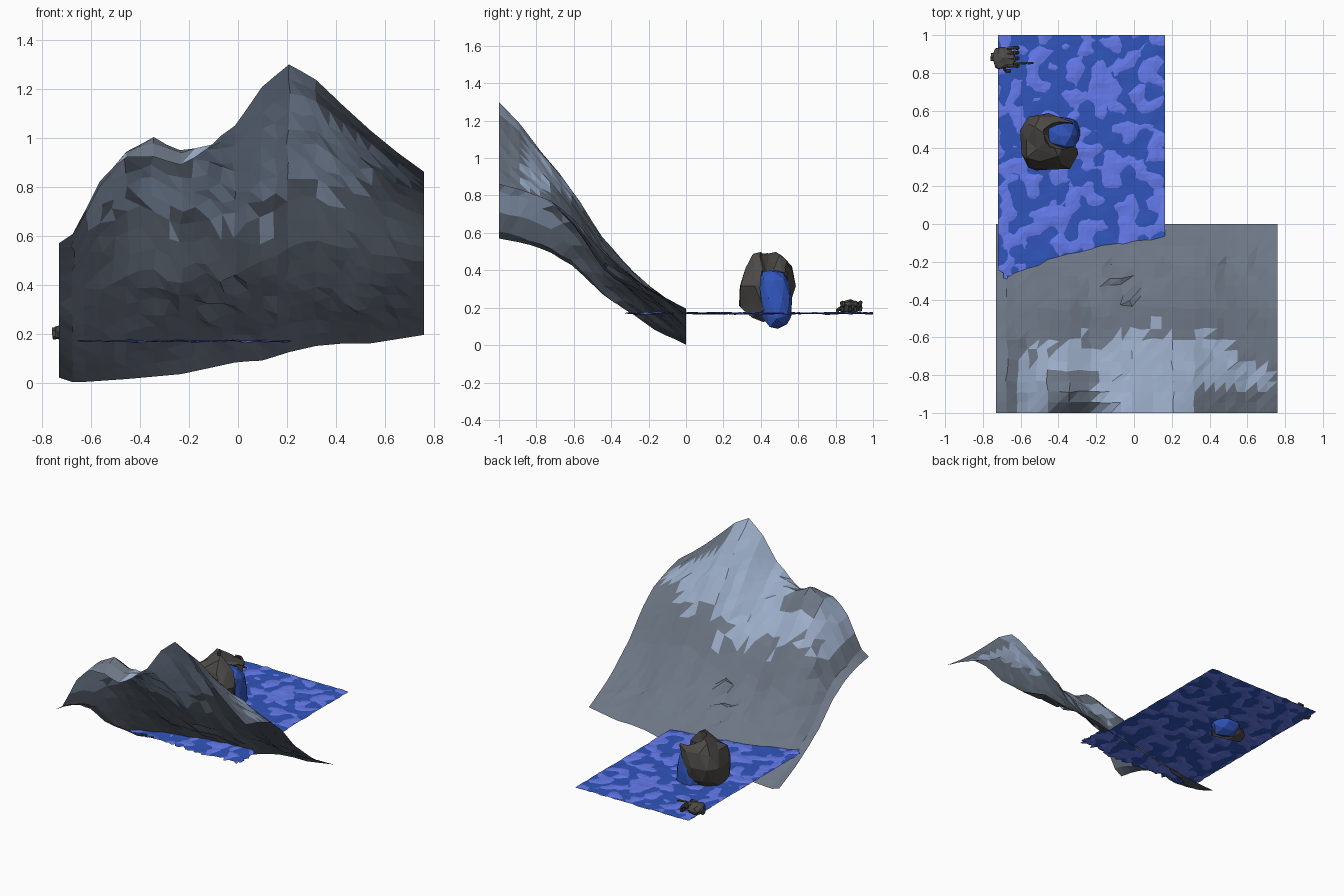
import bpy, bmesh, math, random
from mathutils import Vector, noise

if "Cube" in bpy.data.objects:
    bpy.data.objects.remove(bpy.data.objects["Cube"])

random.seed(4)


def material(name, rgb):
    m = bpy.data.materials.new(name)
    m.diffuse_color = (*rgb, 1)
    m.use_nodes = True
    m.node_tree.nodes["Principled BSDF"].inputs["Base Color"].default_value = m.diffuse_color
    return m


STONE = material("slope_stone", (0.15, 0.18, 0.23))
PALE = material("pale_stone", (0.33, 0.42, 0.58))
DEEP = material("deep_blue", (0.03, 0.09, 0.5))
CREST = material("light_blue", (0.13, 0.2, 0.85))
DARK = material("dark_rock", (0.075, 0.07, 0.065))


def interp(table, v):
    for (a, fa), (b, fb) in zip(table, table[1:]):
        if v <= b:
            return fa + (fb - fa) * max(0, (v - a) / (b - a))
    return table[-1][1]


def make(name, bm, *mats):
    me = bpy.data.meshes.new(name)
    bm.to_mesh(me)
    bm.free()
    ob = bpy.data.objects.new(name, me)
    bpy.context.collection.objects.link(ob)
    for m in mats:
        me.materials.append(m)
    return ob


def sheet(nx, ny, func):
    """Open triangulated grid; func maps (u, v) in 0..1 to a point."""
    bm = bmesh.new()
    vs = [[bm.verts.new(func(i / nx, j / ny)) for i in range(nx + 1)] for j in range(ny + 1)]
    for j in range(ny):
        for i in range(nx):
            a, b, c, d = vs[j][i], vs[j][i + 1], vs[j + 1][i + 1], vs[j + 1][i]
            bm.faces.new((a, b, c))
            bm.faces.new((a, c, d))
    return bm


# Mountain: ridge and foot lines joined by slope profiles
RIDGE = [(-.73, .57), (-.67, .61), (-.56, .83), (-.45, .96), (-.34, .985), (-.23, .95), (-.12, .99),
         (-.01, 1.05), (.10, 1.21), (.21, 1.30), (.32, 1.235), (.43, 1.13), (.54, 1.03), (.65, .94), (.76, .86)]
FOOT = [(-.73, .02), (-.67, 0), (-.45, .015), (-.23, .035), (0, .085), (.1, .09), (.21, .125),
        (.32, .15), (.43, .16), (.54, .16), (.76, .195)]
MID = [(0, 0), (.11, .09), (.22, .16), (.34, .26), (.45, .37), (.56, .52), (.67, .65), (.78, .77), (.89, .9), (1, 1)]
SIDE = [(0, 0), (.2, .16), (.3, .28), (.45, .46), (.6, .73), (.73, .88), (.89, .96), (1, 1)]


def slope(u, v):
    x, t = -.73 + 1.49 * u, 1 - v
    w = min(1, abs(x - .15) / .65)
    f = interp(MID, t) * (1 - w) + interp(SIDE, t) * w
    r, b = interp(RIDGE, x), interp(FOOT, x)
    z = b + (r - b) * f
    # left shoulder rises just behind the edge
    hump = max(0, 1 - ((x + .29) / .24) ** 2)
    z += hump * (.08 * max(0, 1 - abs(t - .87) / .13) - .065 * max(0, (t - .93) / .07))
    z += .05 * max(0, 1 - abs(x + .18) / .35) * math.sin(math.pi * min(1, t / .4))
    # crags, strongest in the middle of the face
    s = min(1, 6 * t * (1 - t)) * min(1, 12 * u * (1 - u) + .3)
    crag = s * (.03 * noise.noise(Vector((x * 9 - t * 4, t * 5, 2.3))) + random.uniform(-.012, .012))
    if abs(x + .07) < .09 and .2 < t < .8:
        crag += random.uniform(-.03, .03)
    jx = random.uniform(-.012, .012) * s * (0 < u < 1)
    return x + jx, -t - crag * .5, max(0, z + crag)


bm = sheet(27, 18, slope)
for f in bm.faces:
    c = f.calc_center_median()
    limit = .56 + (.6 if c.x > .1 else .36) * (c.x - .1) ** 2 + .12 * noise.noise(c * 13)
    notch = (c.y < -.87 and c.x > .32) or (c.y < -.78 and -.46 < c.x < -.2) or c.x < -.61
    if -c.y > limit and not notch:
        f.material_index = 1
make("mountain", bm, STONE, PALE)


# Water: two interleaved rippled sheets, ragged where they run under the slope
def water(name, mat, seed, z0, amp):
    def f(u, v):
        x, y = -.72 + .885 * u, -.3 + 1.3 * v
        if v == 0:
            y += random.uniform(-.03, .05)
        if 0 < u < 1 and 0 < v < 1:
            x += random.uniform(-.005, .005)
            y += random.uniform(-.005, .005)
        if y < -.1:
            x += (.04 + random.uniform(-.02, .02)) * (u > .99) + .05 * (u < .01) * (y < -.27)
        return x, y, z0 + amp * noise.noise(Vector((x * 14, y * 14, seed)))
    make(name, sheet(32, 46, f), mat)


water("water_base", DEEP, 1.5, .1704, .004)
water("water_crests", CREST, 8.2, .170, .012)


# Rocks: roughened low-poly boulders
def boulder(name, mat, loc, radii, sub=2, rough=.22, seed=0, lean=(0, 0), box=.85, jag=0):
    bm = bmesh.new()
    bmesh.ops.create_icosphere(bm, subdivisions=sub, radius=1)
    for v in bm.verts:
        n = 1 + rough * noise.noise(v.co * 1.9 + Vector((seed, seed * .7, 3))) + random.uniform(-jag, jag)
        p = v.co * n
        # slightly boxy silhouette
        p = Vector([math.copysign(abs(c) ** box, c) for c in p])
        v.co = Vector((loc[0] + p.x * radii[0] + lean[0] * p.z,
                       loc[1] + p.y * radii[1] + lean[1] * p.z,
                       loc[2] + p.z * radii[2]))
    return make(name, bm, mat)


# Hooded rock, hollowed on its +x side and open above the blue core
rock = boulder("hollow_rock", DARK, (-.453, .434, .315), (.15, .148, .18), rough=.3, seed=5.3,
               lean=(.01, .02), box=.75, jag=.07)
cutter = boulder("hollow_cutter", DARK, (-.325, .472, .3), (.15, .078, .15), rough=.12, seed=2, lean=(.02, 0), box=.75)
top_cutter = boulder("top_cutter", DARK, (-.375, .47, .48), (.105, .075, .14), rough=.12, seed=3)
for i, c in enumerate((cutter, top_cutter)):
    c.hide_render = True
    c.hide_viewport = True
    cut = rock.modifiers.new(f"hollow_{i}", "BOOLEAN")
    cut.operation = "DIFFERENCE"
    cut.solver = "EXACT"
    cut.object = c
boulder("blue_core", DEEP, (-.388, .478, .25), (.1, .088, .158), rough=.2, seed=7, lean=(-.01, -.012), box=.72, jag=.04)

# Small stone claw: knuckled fingers on a lumpy body
boulder("claw_body", DARK, (-.693, .878, .205), (.062, .058, .038), rough=.3, seed=9)


def finger(name, pts, r):
    bm = bmesh.new()
    for p, q in zip(pts, pts[1:]):
        p, q = Vector(p), Vector(q)
        d = q - p
        m = d.to_track_quat('Z', 'Y').to_matrix().to_4x4()
        m.translation = (p + q) / 2
        bmesh.ops.create_cone(bm, cap_ends=True, segments=6, radius1=r, radius2=r * .8,
                              depth=d.length * .92, matrix=m)
    make(name, bm, DARK)


for i, y in enumerate((.835, .875, .905, .93)):
    finger(f"finger_{i + 1}", [(-.67, y, .225), (-.635, y + .003, .23), (-.615, y + .003, .205), (-.62, y, .18)], .011)
finger("pointing_finger", [(-.64, .85, .21), (-.6, .851, .215), (-.565, .852, .212), (-.53, .852, .208)], .008)
finger("wrist", [(-.76, .885, .2), (-.69, .88, .205)], .025)
finger("thumb", [(-.69, .83, .2), (-.68, .812, .19), (-.655, .81, .18)], .01)
